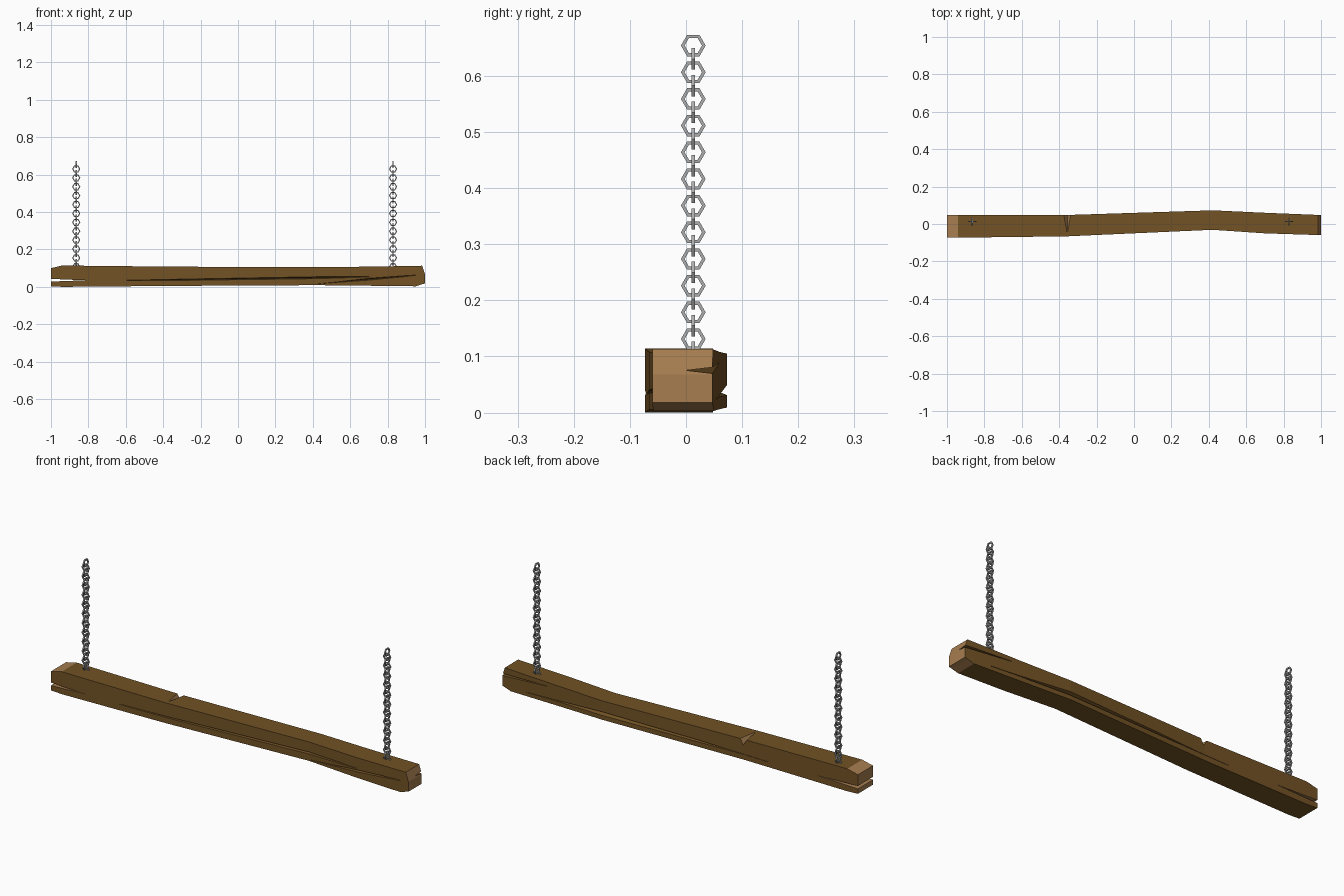
import bpy, bmesh, math
from mathutils import Vector, Matrix

if "Cube" in bpy.data.objects:
    bpy.data.objects.remove(bpy.data.objects["Cube"])


def material(name, rgb):
    m = bpy.data.materials.new(name)
    m.diffuse_color = (*rgb, 1)
    m.use_nodes = True
    m.node_tree.nodes["Principled BSDF"].inputs["Base Color"].default_value = m.diffuse_color
    return m


WOOD = material("brown wood", (0.17, 0.085, 0.018))
CUT = material("cut wood", (0.38, 0.205, 0.08))
IRON = material("grey iron", (0.42, 0.42, 0.43))


def finish(bm, name, mats):
    bmesh.ops.recalc_face_normals(bm, faces=bm.faces)
    me = bpy.data.meshes.new(name)
    bm.to_mesh(me)
    bm.free()
    for m in mats:
        me.materials.append(m)
    ob = bpy.data.objects.new(name, me)
    bpy.context.collection.objects.link(ob)
    return ob


def loft(name, rings, mat_index=0):
    """Closed solid skinned through rings with equal point counts."""
    bm = bmesh.new()
    vs = [[bm.verts.new(p) for p in r] for r in rings]
    n = len(rings[0])
    for a, b in zip(vs, vs[1:]):
        for i in range(n):
            j = (i + 1) % n
            bm.faces.new((a[i], a[j], b[j], b[i]))
    bm.faces.new(vs[0])
    bm.faces.new(vs[-1])
    bmesh.ops.triangulate(bm, faces=bm.faces)
    for f in bm.faces:
        f.material_index = mat_index
    return finish(bm, name, (WOOD, CUT))


# Beam stations: x, y front, y back, z bottom, z top
STATIONS = [
    (-1.0, -0.073, 0.048, 0.003, 0.100),
    (-0.94, -0.073, 0.048, 0.000, 0.114),
    (-0.36, -0.066, 0.048, 0.005, 0.108),
    (0.42, -0.031, 0.073, 0.009, 0.105),
    (0.70, -0.050, 0.060, 0.006, 0.108),
    (0.95, -0.058, 0.050, 0.003, 0.112),
    (0.985, -0.060, 0.048, 0.014, 0.113),
    (1.0, -0.060, 0.047, 0.018, 0.068),
]
beam = loft("wooden_beam", [[(x, a, lo), (x, b, lo), (x, b, hi), (x, a, hi)]
                            for x, a, b, lo, hi in STATIONS])
# Sawn ends and end bevels show the lighter wood
for p in beam.data.polygons:
    if abs(p.normal.x) > 0.2:
        p.material_index = 1


def side_y(x, side):
    k = 1 if side < 0 else 2
    for s, t in zip(STATIONS, STATIONS[1:]):
        if x <= t[0]:
            return s[k] + (t[k] - s[k]) * (x - s[0]) / (t[0] - s[0])
    return STATIONS[-1][k]


def crack(name, side, path):
    """V groove along a side; path holds x, z, half height, depth."""
    rings = []
    for x, z, h, d in path:
        y = side_y(x, side)
        k = (d + 0.01) / d
        rings.append([(x, y + side * 0.01, z - h * k), (x, y + side * 0.01, z + h * k),
                      (x, y - side * d, z)])
    return loft(name, rings)


cutters = [
    # Long drying cracks on front and back
    crack("front_crack", -1, [(-0.62, 0.034, 0.0006, 0.004), (-0.36, 0.037, 0.003, 0.012),
                              (0.42, 0.049, 0.005, 0.018), (0.7, 0.0535, 0.0006, 0.004)]),
    crack("front_slant_crack", -1, [(0.43, 0.016, 0.0006, 0.004), (0.7, 0.041, 0.005, 0.016),
                                    (0.95, 0.062, 0.001, 0.006)]),
    crack("back_crack", -1 * -1, [(-0.5, 0.030, 0.0006, 0.004), (-0.1, 0.036, 0.005, 0.015),
                                  (0.42, 0.040, 0.009, 0.022), (0.86, 0.024, 0.0006, 0.004)]),
    # Split in the back of the right end
    crack("right_end_split", 1, [(0.74, 0.088, 0.0006, 0.005), (1.02, 0.074, 0.006, 0.052)]),
    # Split right through the left end
    loft("left_end_split", [[(-1.03, y, 0.027), (-1.03, y, 0.044), (tip, y, 0.035)]
                            for y, tip in ((-0.1, -0.82), (0.08, -0.76))], 1),
    # Chipped notch in the back top edge
    loft("notch", [[(-0.395, 0.08, 0.13), (-0.32, 0.08, 0.13), (-0.355, 0.08, 0.07)],
                   [(-0.375, -0.04, 0.13), (-0.34, -0.04, 0.13), (-0.357, -0.04, 0.104)]], 1),
]
bpy.context.view_layer.objects.active = beam
for c in cutters:
    mod = beam.modifiers.new(c.name, 'BOOLEAN')
    mod.operation = 'DIFFERENCE'
    mod.solver = 'EXACT'
    mod.object = c
    bpy.ops.object.modifier_apply(modifier=mod.name)
    bpy.data.objects.remove(c)


def add_link(bm, centre, turned):
    """Hexagonal link with square bar, in the yz or xz plane."""
    outer, inner, half = 0.0220, 0.0155, 0.0032
    rings = []
    for i in range(6):
        a = i * math.pi / 3
        ring = []
        for r, t in ((outer, -half), (outer, half), (inner, half), (inner, -half)):
            u, w = r * math.cos(a), r * math.sin(a)
            p = Vector((u, t, w)) if turned else Vector((t, u, w))
            ring.append(bm.verts.new(p + centre))
        rings.append(ring)
    for i in range(6):
        a, b = rings[i], rings[(i + 1) % 6]
        for j in range(4):
            k = (j + 1) % 4
            bm.faces.new((a[j], a[k], b[k], b[j]))


# Two hanging chains of alternating links
for name, x in (("left_chain", -0.865), ("right_chain", 0.829)):
    bm = bmesh.new()
    for i in range(25):
        add_link(bm, Vector((x, 0.013, 0.654 - i * 0.02377)), i % 2 == 1)
    finish(bm, name, (IRON,))
